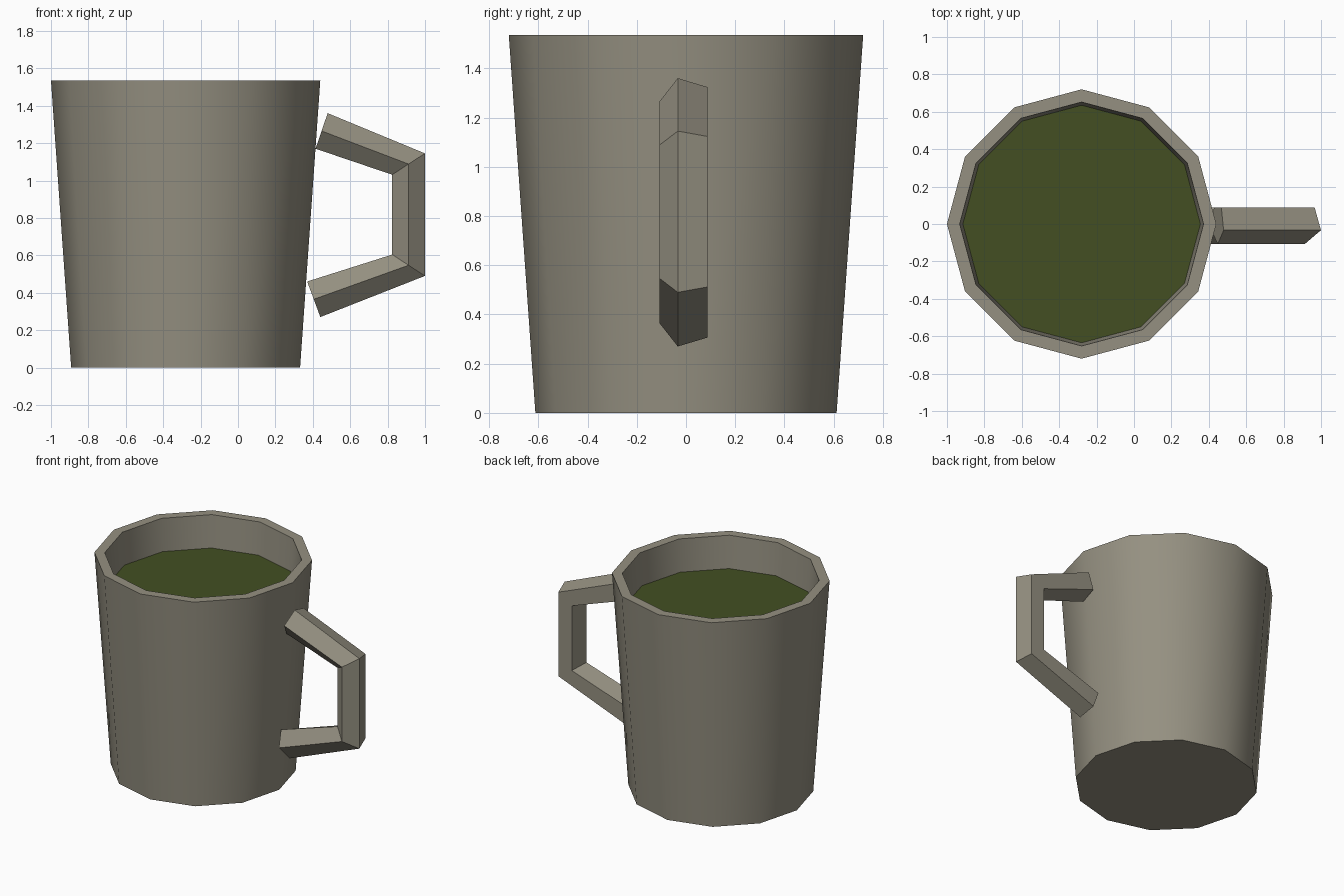
import bpy, bmesh, math
from mathutils import Vector

cube = bpy.data.objects.get("Cube")
if cube:
    bpy.data.objects.remove(cube, do_unlink=True)

SIDES = 12
CENTRE_X = -0.28


def make_material(name, rgb):
    mat = bpy.data.materials.new(name)
    mat.use_nodes = True
    mat.diffuse_color = (*rgb, 1)
    bsdf = mat.node_tree.nodes["Principled BSDF"]
    bsdf.inputs["Base Color"].default_value = (*rgb, 1)
    bsdf.inputs["Roughness"].default_value = 0.8
    return mat


def loft(name, rings, mat, cap_start=True, cap_end=True):
    """Skin a list of equal-length point rings."""
    bm = bmesh.new()
    loops = [[bm.verts.new(p) for p in ring] for ring in rings]
    for a, b in zip(loops, loops[1:]):
        for i in range(len(a)):
            j = (i + 1) % len(a)
            bm.faces.new((a[i], a[j], b[j], b[i]))
    if cap_start:
        bm.faces.new(loops[0][::-1])
    if cap_end:
        bm.faces.new(loops[-1])
    bmesh.ops.recalc_face_normals(bm, faces=bm.faces)
    mesh = bpy.data.meshes.new(name)
    bm.to_mesh(mesh)
    bm.free()
    mesh.materials.append(mat)
    obj = bpy.data.objects.new(name, mesh)
    bpy.context.collection.objects.link(obj)
    return obj


def circle(radius, z):
    return [(CENTRE_X + radius * math.cos(math.tau * i / SIDES),
             radius * math.sin(math.tau * i / SIDES), z) for i in range(SIDES)]


clay = make_material("stone grey", (0.30, 0.28, 0.22))
green = make_material("dark green", (0.056, 0.078, 0.016))

# Tapered cup: outer wall, rim, inner wall and inner floor
profile = [(0.612, 0), (0.72, 1.535), (0.652, 1.535), (0.55, 0.08)]
cup = loft("cup", [circle(r, z) for r, z in profile], clay)
bpy.ops.object.select_all(action="DESELECT")
cup.select_set(True)
bpy.context.view_layer.objects.active = cup
bpy.ops.object.shade_smooth_by_angle(angle=math.radians(40))

# Drink surface
bm = bmesh.new()
bm.faces.new([bm.verts.new(p) for p in circle(0.635, 1.3)])
mesh = bpy.data.meshes.new("drink")
bm.to_mesh(mesh)
bm.free()
mesh.materials.append(green)
drink = bpy.data.objects.new("drink", mesh)
bpy.context.collection.objects.link(drink)

# Five-sided handle: path centre and mitre direction (x, z) at each bend
path = [((0.447, 1.265), (0.034, 0.100)),
        ((0.912, 1.088), (0.092, 0.060)),
        ((0.912, 0.547), (0.092, -0.060)),
        ((0.405, 0.365), (0.037, -0.100))]
angles = [math.radians(-90 + 72 * i) for i in range(5)]
rings = [[Vector((x + dx * math.cos(a), 0.108 * math.sin(a), z + dz * math.cos(a)))
          for a in angles] for (x, z), (dx, dz) in path]
loft("handle", rings, clay)
